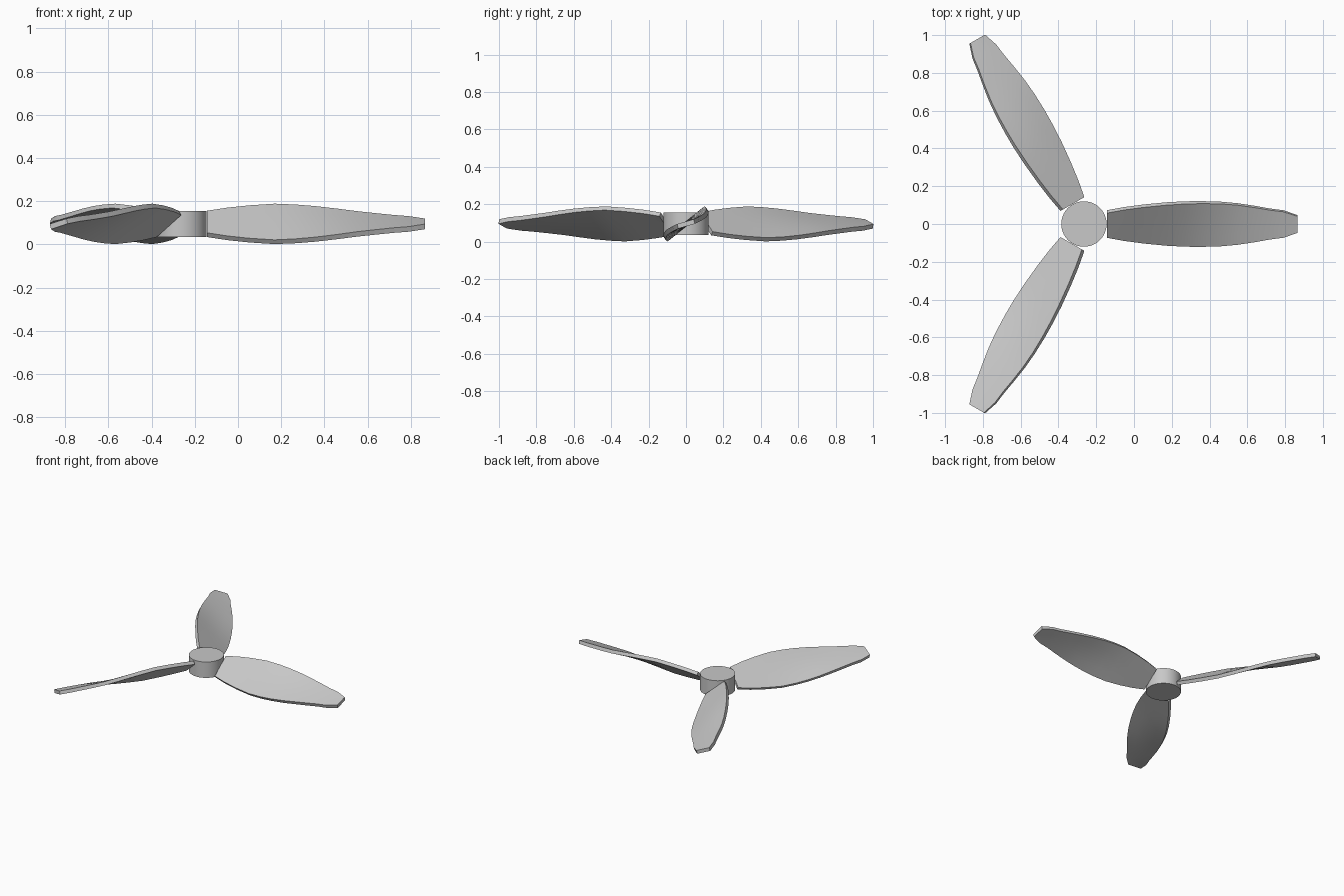
import bpy
import bmesh
import math
from mathutils import Matrix, Vector

if "Cube" in bpy.data.objects:
    bpy.data.objects.remove(bpy.data.objects["Cube"], do_unlink=True)

HUB = Vector((-0.265, 0, 0.095))
THICKNESS = 0.025

# Distance from hub axis, half chord, pitch in degrees
STATIONS = [
    (0.122, 0.083, 38), (0.215, 0.105, 38.5), (0.315, 0.122, 38.5),
    (0.435, 0.136, 38), (0.535, 0.138, 35), (0.625, 0.135, 32),
    (0.725, 0.127, 28), (0.815, 0.115, 24.5), (0.905, 0.099, 22.5),
    (0.985, 0.083, 21), (1.055, 0.073, 19.5), (1.13, 0.046, 16),
]

grey = bpy.data.materials.new("light_grey")
grey.use_nodes = True
colour = (0.58, 0.58, 0.58, 1)
grey.diffuse_color = colour
grey.node_tree.nodes["Principled BSDF"].inputs["Base Color"].default_value = colour


def finish(bm, name):
    """Turn a bmesh into a smooth object with sharp rims."""
    bmesh.ops.recalc_face_normals(bm, faces=bm.faces)
    mesh = bpy.data.meshes.new(name)
    bm.to_mesh(mesh)
    bm.free()
    mesh.materials.append(grey)
    obj = bpy.data.objects.new(name, mesh)
    bpy.context.collection.objects.link(obj)
    bpy.ops.object.select_all(action="DESELECT")
    obj.select_set(True)
    bpy.context.view_layer.objects.active = obj
    bpy.ops.object.shade_smooth_by_angle(angle=math.radians(35))
    return obj


def make_blade(name, angle):
    """Loft a twisted flat plate through the stations."""
    bm = bmesh.new()
    place = Matrix.Translation(HUB) @ Matrix.Rotation(math.radians(angle), 4, "Z")
    chord = (-1, -0.5, 0, 0.5, 1)
    outline = [(c, -1) for c in chord] + [(c, 1) for c in reversed(chord)]
    rings = []
    for radius, half, pitch in STATIONS:
        twist = Matrix.Rotation(math.radians(pitch), 4, "X")
        rings.append([
            bm.verts.new(place @ twist @ Vector((radius, c * half, s * THICKNESS / 2)))
            for c, s in outline])
    count = len(outline)
    for a, b in zip(rings, rings[1:]):
        for i in range(count):
            j = (i + 1) % count
            bm.faces.new((a[i], a[j], b[j], b[i]))
    bm.faces.new(rings[0])
    bm.faces.new(rings[-1])
    return finish(bm, name)


# Hub
bm = bmesh.new()
bmesh.ops.create_cone(bm, cap_ends=True, segments=64, radius1=0.12, radius2=0.12,
                      depth=0.12, matrix=Matrix.Translation(HUB))
finish(bm, "hub")

# Three blades
for name, angle in (("left_blade", 0), ("back_blade", 120), ("front_blade", 240)):
    make_blade(name, angle)
